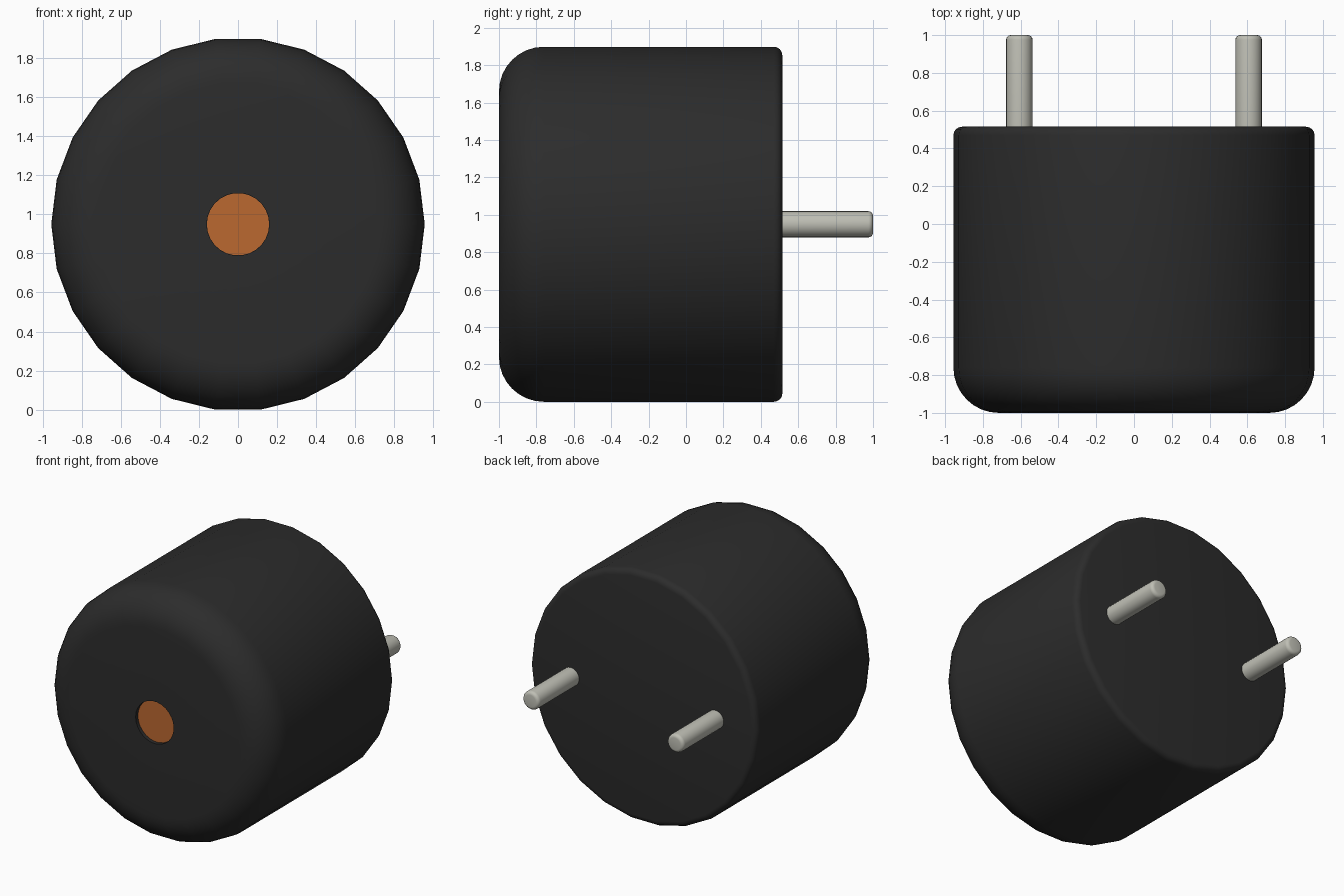
import bpy, bmesh, math

if "Cube" in bpy.data.objects:
    bpy.data.objects.remove(bpy.data.objects["Cube"])

SIDES = 26
R = 0.956
ZC = R * math.cos(math.pi / SIDES)   # flat facet rests on z = 0


def material(name, rgb):
    m = bpy.data.materials.new(name)
    m.diffuse_color = (*rgb, 1)
    m.use_nodes = True
    m.node_tree.nodes["Principled BSDF"].inputs["Base Color"].default_value = m.diffuse_color
    return m


def lathe(name, profile, mat, sides, x=0.0):
    """Revolve (radius, y) points about a y-parallel axis, capping both ends."""
    bm = bmesh.new()
    rings = [[bm.verts.new((x + r * math.cos(2 * math.pi * i / sides), y,
                            ZC + r * math.sin(2 * math.pi * i / sides)))
              for i in range(sides)] for r, y in profile]
    for a, b in zip(rings, rings[1:]):
        for i in range(sides):
            j = (i + 1) % sides
            bm.faces.new((a[i], a[j], b[j], b[i]))
    bm.faces.new(rings[0])
    bm.faces.new(rings[-1])
    bmesh.ops.recalc_face_normals(bm, faces=bm.faces[:])
    me = bpy.data.meshes.new(name)
    bm.to_mesh(me)
    bm.free()
    me.materials.append(mat)
    ob = bpy.data.objects.new(name, me)
    bpy.context.collection.objects.link(ob)
    bpy.ops.object.select_all(action='DESELECT')
    ob.select_set(True)
    bpy.context.view_layer.objects.active = ob
    bpy.ops.object.shade_smooth_by_angle(angle=math.radians(35))
    return ob


def arc(cr, cy, rad, a0, a1, n):
    """Quarter-round profile points, angles in degrees."""
    angles = [math.radians(a0 + (a1 - a0) * i / n) for i in range(n + 1)]
    return [(cr + rad * math.cos(a), cy + rad * math.sin(a)) for a in angles]


black = material("black_plastic", (0.025, 0.025, 0.025))
copper = material("copper", (0.5, 0.14, 0.03))
steel = material("pin_metal", (0.52, 0.52, 0.46))

# Housing: sound hole recess, large front round, small back round
FRONT, BACK, HOLE, DEPTH = -1.0, 0.515, 0.16, 0.03
f, b = 0.24, 0.045
housing = [(HOLE, FRONT + DEPTH), (HOLE, FRONT)]
housing += arc(R - f, FRONT + f, f, -90, 0, 8)
housing += arc(R - b, BACK - b, b, 0, 90, 4)
lathe("housing", housing, black, SIDES)

# Copper disc seen at the bottom of the sound hole
lathe("sound_disc", [(HOLE - 0.0005, FRONT + DEPTH + 0.01),
                     (HOLE - 0.0005, FRONT + DEPTH - 0.003)], copper, SIDES)

# Two contact pins with rounded tips
PR, TIP, t = 0.07, 1.0, 0.025
for side, x in (("left", -0.607), ("right", 0.607)):
    lathe(side + "_pin", [(PR, BACK - 0.01)] + arc(PR - t, TIP - t, t, 0, 90, 4),
          steel, 24, x)
